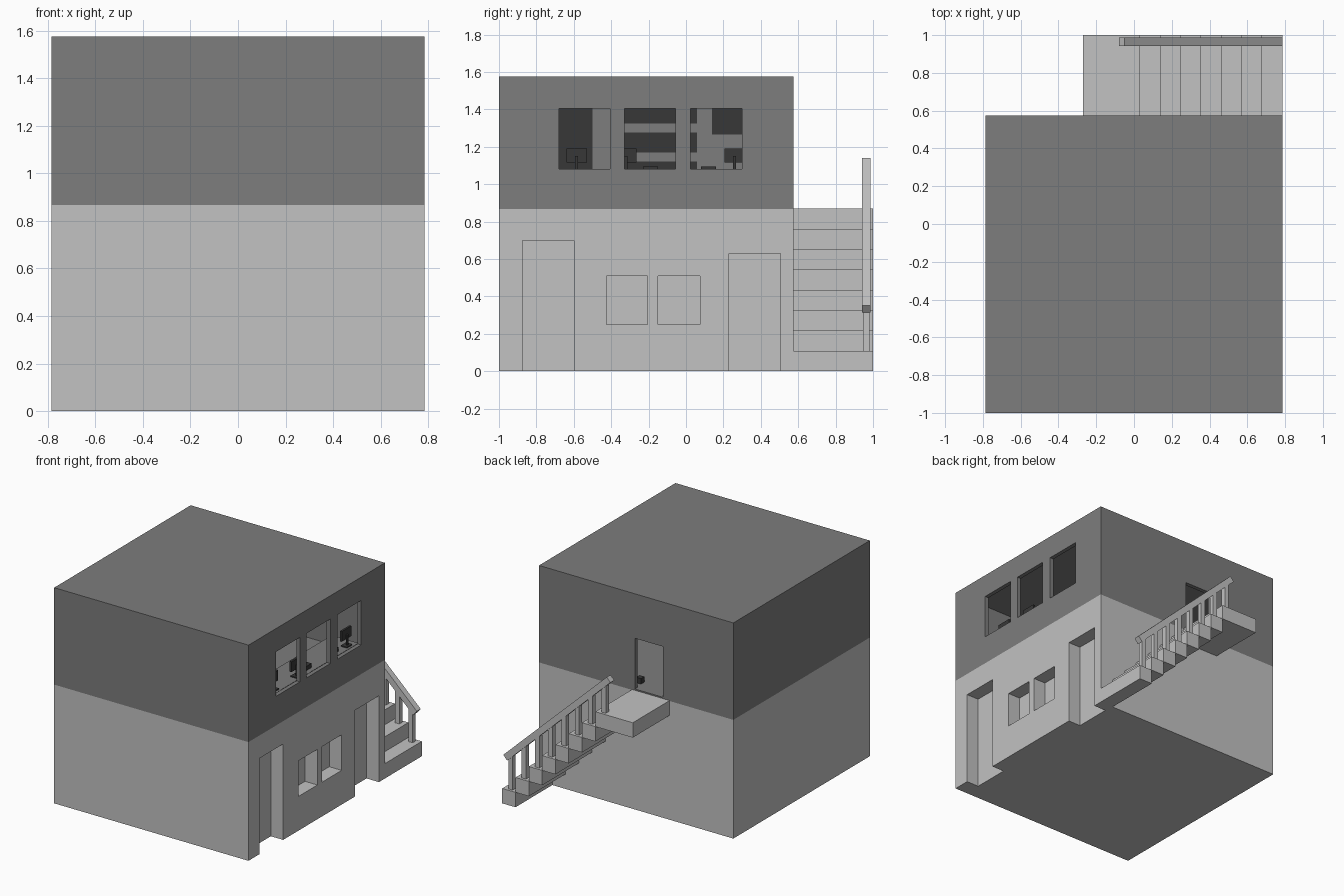
import bpy
import bmesh

if "Cube" in bpy.data.objects:
    bpy.data.objects.remove(bpy.data.objects["Cube"], do_unlink=True)


def material(name, level):
    mat = bpy.data.materials.new(name)
    mat.use_nodes = True
    colour = (level, level, level, 1)
    mat.diffuse_color = colour
    mat.node_tree.nodes["Principled BSDF"].inputs["Base Color"].default_value = colour
    return mat


LIGHT = material("light grey", 0.54)
DARK = material("dark grey", 0.205)
BLACK = material("charcoal", 0.039)


def add_object(name, bm, mat):
    bmesh.ops.recalc_face_normals(bm, faces=bm.faces)
    mesh = bpy.data.meshes.new(name)
    bm.to_mesh(mesh)
    bm.free()
    mesh.materials.append(mat)
    obj = bpy.data.objects.new(name, mesh)
    bpy.context.collection.objects.link(obj)
    return obj


def box(name, xs, ys, zs, mat):
    bm = bmesh.new()
    bmesh.ops.create_cube(bm, size=1)
    for v in bm.verts:
        v.co = [r[0] if c < 0 else r[1] for c, r in zip(v.co, (xs, ys, zs))]
    return add_object(name, bm, mat)


def extrude_xz(name, points, ys, mat):
    bm = bmesh.new()
    face = bm.faces.new([bm.verts.new((x, ys[0], z)) for x, z in points])
    moved = bmesh.ops.extrude_face_region(bm, geom=[face])["geom"]
    for v in moved:
        if isinstance(v, bmesh.types.BMVert):
            v.co.y = ys[1]
    return add_object(name, bm, mat)


def cut(obj, xs, ys, zs):
    cutter = box("cutter", xs, ys, zs, obj.data.materials[0])
    cutter.hide_render = True
    mod = obj.modifiers.new("cut", 'BOOLEAN')
    mod.operation = 'DIFFERENCE'
    mod.solver = 'EXACT'
    mod.object = cutter
    bpy.context.view_layer.objects.active = obj
    bpy.ops.object.modifier_apply(modifier=mod.name)
    bpy.data.objects.remove(cutter, do_unlink=True)


SIDE = 0.785
BACK = 0.575
SPLIT = 0.867
TOP = 1.575
WALL = 0.03

# Lower storey with recessed doors and windows on the left side
lower = box("lower_storey", (-SIDE, SIDE), (-1, BACK), (0, SPLIT), LIGHT)
for y0, y1, z0, z1 in ((-0.875, -0.6, -0.1, 0.7), (-0.425, -0.205, 0.25, 0.51),
                       (-0.15, 0.075, 0.25, 0.51), (0.23, 0.505, -0.1, 0.63)):
    cut(lower, (SIDE - 0.1, SIDE + 0.1), (y0, y1), (z0, z1))

# Upper storey: hollow room, three window openings, back doorway
upper = box("upper_storey", (-SIDE, SIDE), (-1, BACK), (SPLIT, TOP), DARK)
cut(upper, (WALL - SIDE, SIDE - WALL), (WALL - 1, BACK - WALL), (0.88, TOP - WALL))
for y0, y1 in ((-0.68, -0.405), (-0.33, -0.055), (0.025, 0.3)):
    cut(upper, (SIDE - 0.1, SIDE + 0.1), (y0, y1), (1.08, 1.405))
cut(upper, (-0.215, 0.01), (BACK - 0.1, BACK + 0.1), (0.88, 1.25))

# Dark panels on the far wall of the room
wall_x = (WALL - SIDE, WALL - SIDE + 0.008)
panels = ((-0.75, -0.5, 0.9, 1.42), (-0.36, 0.06, 1.325, 1.42),
          (-0.36, 0.06, 1.17, 1.275), (-0.36, 0.06, 1.02, 1.12),
          (0.14, 0.32, 1.265, 1.42))
for y0, y1, z0, z1 in panels:
    box("wall_panel", wall_x, (y0, y1), (z0, z1), BLACK)

# Desk under the windows, with screens and keyboards
box("desk_top", (0.52, 0.735), (-0.72, 0.34), (1.045, 1.065), DARK)
for y in (-0.7, 0.3):
    box("desk_leg", (0.54, 0.72), (y, y + 0.02), (0.88, 1.045), DARK)
for y in (-0.585, -0.32, 0.26):
    box("screen", (0.68, 0.695), (y - 0.055, y + 0.055), (1.115, 1.19), BLACK)
    box("screen_stem", (0.695, 0.705), (y - 0.008, y + 0.008), (1.07, 1.15), BLACK)
    box("screen_foot", (0.67, 0.72), (y - 0.03, y + 0.03), (1.065, 1.073), BLACK)
for y in (-0.19, 0.12):
    box("keyboard", (0.66, 0.7), (y - 0.04, y + 0.04), (1.065, 1.095), BLACK)

# Small black stool base just inside the doorway
box("stool_base", (0.02, 0.06), (0.45, 0.49), (0.88, 0.92), BLACK)

# Outside stair: seven block steps and a landing
STEPS = 7
RUN = 0.1075
RISE = 0.1088
for i in range(STEPS):
    box("step", (SIDE - (i + 1) * RUN, SIDE - i * RUN), (BACK, 1),
        (i * RISE, (i + 1) * RISE), LIGHT)
box("landing", (-0.27, SIDE - STEPS * RUN), (BACK, 1),
    (STEPS * RISE, (STEPS + 1) * RISE), LIGHT)

# Handrail and its posts
extrude_xz("handrail", ((0.785, 0.35), (-0.05, 1.14), (-0.08, 1.108), (0.755, 0.315)),
           (0.942, 0.987), LIGHT)
for i in range(STEPS + 1):
    x = SIDE - (i + 0.5) * RUN
    under = 0.32 + (0.755 - x) * 0.948
    box("rail_post", (x - 0.0175, x + 0.0175), (0.946, 0.981),
        ((i + 1) * RISE, under + 0.01), LIGHT)
